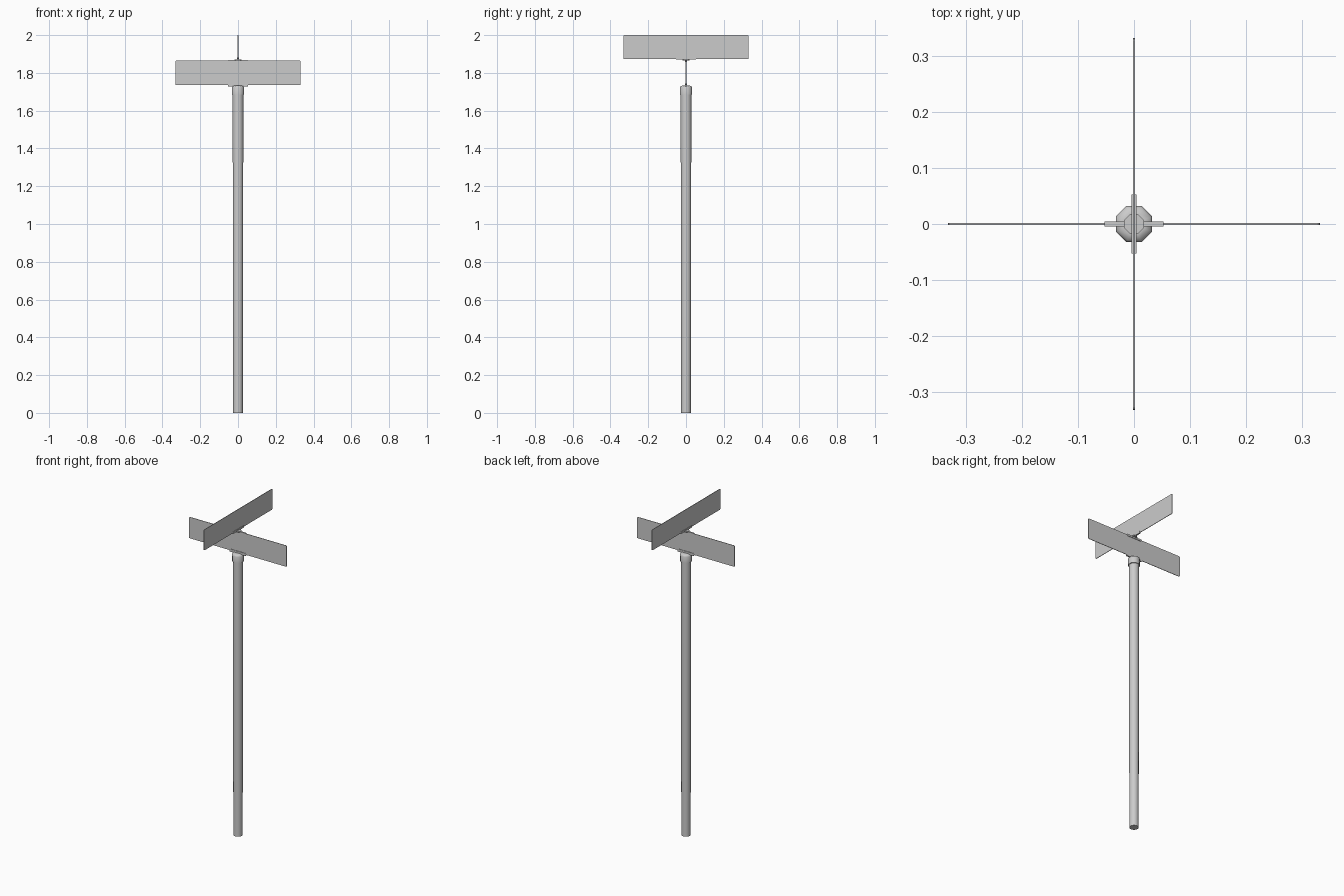
import bpy, bmesh, math

if "Cube" in bpy.data.objects:
    bpy.data.objects.remove(bpy.data.objects["Cube"])


def lathe(name, rings, sides=8):
    # stacked n-sided rings with flats facing the axes, closed at both ends
    bm = bmesh.new()
    loops = []
    for r, z in rings:
        loops.append([bm.verts.new((r * math.cos((i + .5) * math.tau / sides),
                                    r * math.sin((i + .5) * math.tau / sides), z))
                      for i in range(sides)])
    for a, b in zip(loops, loops[1:]):
        for i in range(sides):
            j = (i + 1) % sides
            bm.faces.new((a[i], a[j], b[j], b[i]))
    bm.faces.new(loops[0][::-1])
    bm.faces.new(loops[-1])
    me = bpy.data.meshes.new(name)
    bm.to_mesh(me)
    bm.free()
    ob = bpy.data.objects.new(name, me)
    bpy.context.collection.objects.link(ob)
    bpy.ops.object.select_all(action='DESELECT')
    ob.select_set(True)
    bpy.context.view_layer.objects.active = ob
    bpy.ops.object.shade_smooth_by_angle(angle=math.radians(50))
    return ob


def box(name, size, z0, z1, turn=0):
    bpy.ops.mesh.primitive_cube_add(size=1, location=(0, 0, (z0 + z1) / 2))
    ob = bpy.context.object
    ob.name = name
    ob.scale = (size[0], size[1], z1 - z0)
    bpy.ops.object.transform_apply(location=False, rotation=False, scale=True)
    ob.rotation_euler.z = turn
    return ob


def sign_blade(name, z0, z1, turn):
    # thin plate with rounded corners
    ob = box(name, (0.664, 0.003), z0, z1, turn)
    bm = bmesh.new()
    bm.from_mesh(ob.data)
    edges = [e for e in bm.edges
             if abs(e.verts[0].co.y - e.verts[1].co.y) > 0.001]
    bmesh.ops.bevel(bm, geom=edges, offset=0.006, segments=2, profile=0.5,
                    affect='EDGES')
    bm.to_mesh(ob.data)
    bm.free()


# Post and cap
lathe("post", [(0.026, 0), (0.029, 1.70)], 16)
lathe("post_cap", [(0.035, 1.685), (0.035, 1.722), (0.031, 1.73), (0.02, 1.733)])

# Street sign blades, crossing one above the other
sign_blade("lower_sign", 1.735, 1.865, 0)
sign_blade("upper_sign", 1.873, 2.0, math.pi / 2)

# Slotted clamps on the sign edges
box("lower_clamp", (0.106, 0.009), 1.728, 1.744)
box("middle_clamp_lower", (0.106, 0.009), 1.857, 1.868)
box("middle_clamp_upper", (0.106, 0.009), 1.870, 1.881, math.pi / 2)

# Cross joint between the two signs
lathe("cross_joint", [(0.019, 1.866), (0.019, 1.872)])
